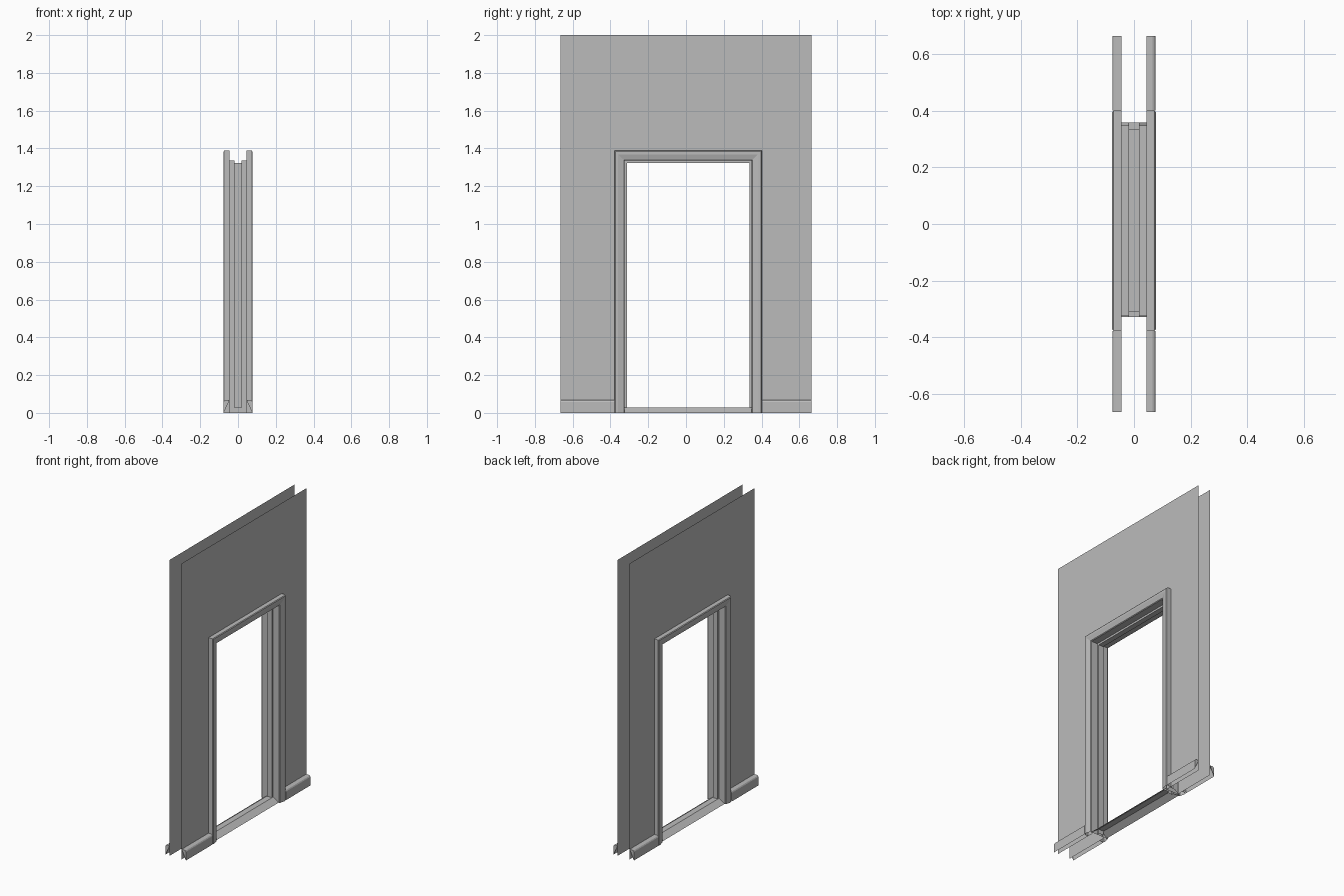
import bpy, bmesh
from mathutils import Vector

cube = bpy.data.objects.get("Cube")
if cube:
    bpy.data.objects.remove(cube, do_unlink=True)

grey = bpy.data.materials.new("plain grey")
grey.use_nodes = True
grey.diffuse_color = (0.5, 0.5, 0.5, 1)
grey.node_tree.nodes["Principled BSDF"].inputs["Base Color"].default_value = (0.5, 0.5, 0.5, 1)

HALF = 0.665       # half the wall length
WALL_X = 0.045     # distance of each wall sheet from the middle
Y0, Y1, TOP = -0.325, 0.348, 1.335   # door opening


def finish(name, bm, facing, mirror=False):
    """Orient the sheet so its largest face looks along 'facing', then add it."""
    bmesh.ops.recalc_face_normals(bm, faces=bm.faces[:])
    bm.normal_update()
    largest = max(bm.faces, key=lambda f: f.calc_area())
    if largest.normal.dot(Vector(facing)) < 0:
        bmesh.ops.reverse_faces(bm, faces=bm.faces[:])
    mesh = bpy.data.meshes.new(name)
    bm.to_mesh(mesh)
    bm.free()
    mesh.materials.append(grey)
    obj = bpy.data.objects.new(name, mesh)
    bpy.context.collection.objects.link(obj)
    if mirror:
        obj.modifiers.new("other_side", 'MIRROR').use_axis[0] = True
    return obj


def loft(rings, caps=False):
    """Skin neighbouring open profiles, optionally closing both ends."""
    bm = bmesh.new()
    rows = [[bm.verts.new(p) for p in ring] for ring in rings]
    for a, b in zip(rows, rows[1:]):
        for i in range(len(a) - 1):
            bm.faces.new((a[i], a[i + 1], b[i + 1], b[i]))
    if caps:
        bm.faces.new(rows[0])
        bm.faces.new(rows[-1])
    return bm


def around_door(profile):
    """Mitred sweep of (outward distance, x) points up, over and down the opening."""
    corners = [(Y0, 0, -1, 0), (Y0, TOP, -1, 1), (Y1, TOP, 1, 1), (Y1, 0, 1, 0)]
    return loft([[(x, y + sy * d, z + sz * d) for d, x in profile]
                 for y, z, sy, sz in corners])


def along_y(profile, start, end, caps=True):
    return loft([[(x, y, z) for x, z in profile] for y in (start, end)], caps)


# Wall sheets with the doorway cut out
gap = 0.012
outline = [(-HALF, 0), (-HALF, 2), (HALF, 2), (HALF, 0),
           (Y1 + gap, 0), (Y1 + gap, TOP + gap), (Y0 - gap, TOP + gap), (Y0 - gap, 0)]
bm = bmesh.new()
bm.faces.new([bm.verts.new((WALL_X, y, z)) for y, z in outline])
finish("wall_sheets", bm, (1, 0, 0), True)

# Moulded casing around the doorway, both sides
casing = [(0, WALL_X), (0, 0.064), (0.004, 0.069), (0.012, 0.071), (0.034, 0.077),
          (0.048, 0.077), (0.053, 0.073), (0.054, 0.068), (0.054, WALL_X)]
finish("door_casing", around_door(casing), (1, 0, 0), True)

# Jamb lining with the raised door stop along its middle
jamb = [(0, -0.047), (0, -0.018), (-0.013, -0.018),
        (-0.013, 0.018), (0, 0.018), (0, 0.047)]
finish("door_jamb", around_door(jamb), (0, 0, 0))

# Skirting boards, open at the back
skirting = [(WALL_X, 0), (0.076, 0), (0.076, 0.058), (0.072, 0.065), (0.066, 0.068), (WALL_X, 0.068)]
for side, start, end in (("right", -HALF, Y0 - 0.054), ("left", Y1 + 0.054, HALF)):
    finish(side + "_skirting", along_y(skirting[1:], start, end), (1, 0, 0), True)

# Sloped threshold in the doorway
sill = [(-0.06, 0), (-0.02, 0.028), (0.02, 0.028), (0.06, 0)]
finish("threshold", along_y(sill, Y0 - 0.005, Y1 + gap), (0, 0, 1))
